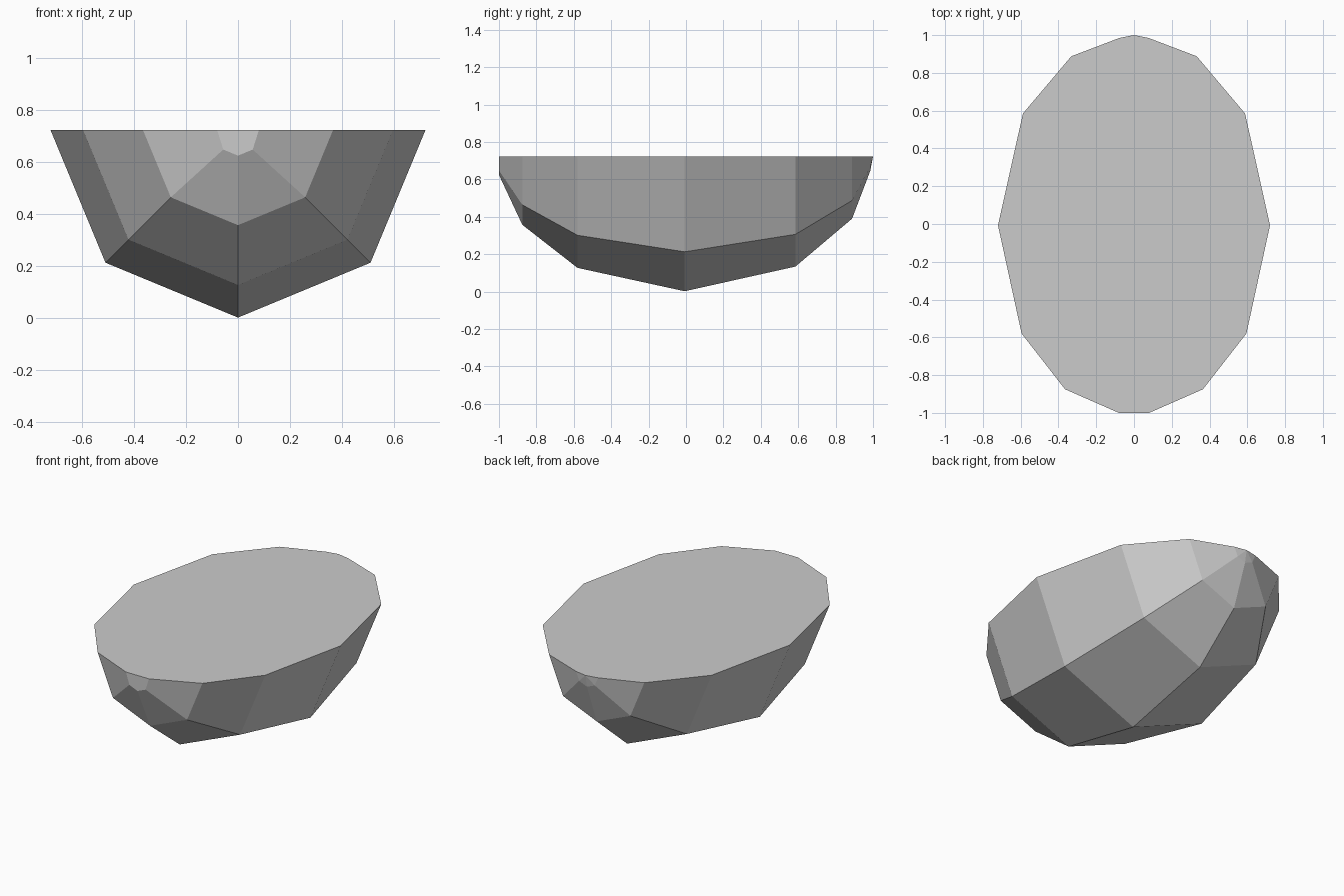
import bpy, bmesh
from math import sin, cos, pi

cube = bpy.data.objects.get("Cube")
if cube:
    bpy.data.objects.remove(cube, do_unlink=True)

# Grey stone material
mat = bpy.data.materials.new("stone_grey")
mat.use_nodes = True
grey = (0.6, 0.6, 0.6, 1)
mat.diffuse_color = grey
mat.node_tree.nodes["Principled BSDF"].inputs["Base Color"].default_value = grey

# Half-round sections along the length: (y, radius)
TOP = 0.722
SECTIONS = [(-1.0, 0.08), (-0.875, 0.365), (-0.58, 0.595), (-0.007, 0.72),
            (0.585, 0.588), (0.888, 0.332), (0.985, 0.077)]
STEPS = 4

bm = bmesh.new()
rings = []
for y, r in SECTIONS:
    rings.append([bm.verts.new((r * cos(pi * i / STEPS), y, TOP - r * sin(pi * i / STEPS)))
                  for i in range(STEPS + 1)])

# The blunt front end sits slightly lower than a true half circle
for v in rings[0][1:-1]:
    v.co.z -= 0.018

# Faceted shell between neighbouring sections
for a, b in zip(rings, rings[1:]):
    for i in range(STEPS):
        bm.faces.new((a[i], a[i + 1], b[i + 1], b[i]))

# Blunt front cap and pointed back tip
bm.faces.new(rings[0])
tip = bm.verts.new((0, 1, TOP))
for i in range(STEPS):
    bm.faces.new((rings[-1][i], rings[-1][i + 1], tip))

# Flat top
bm.faces.new([r[0] for r in rings] + [tip] + [r[-1] for r in reversed(rings)])
bmesh.ops.recalc_face_normals(bm, faces=bm.faces)

mesh = bpy.data.meshes.new("half_stone")
bm.to_mesh(mesh)
bm.free()
mesh.materials.append(mat)
stone = bpy.data.objects.new("half_stone", mesh)
bpy.context.collection.objects.link(stone)
